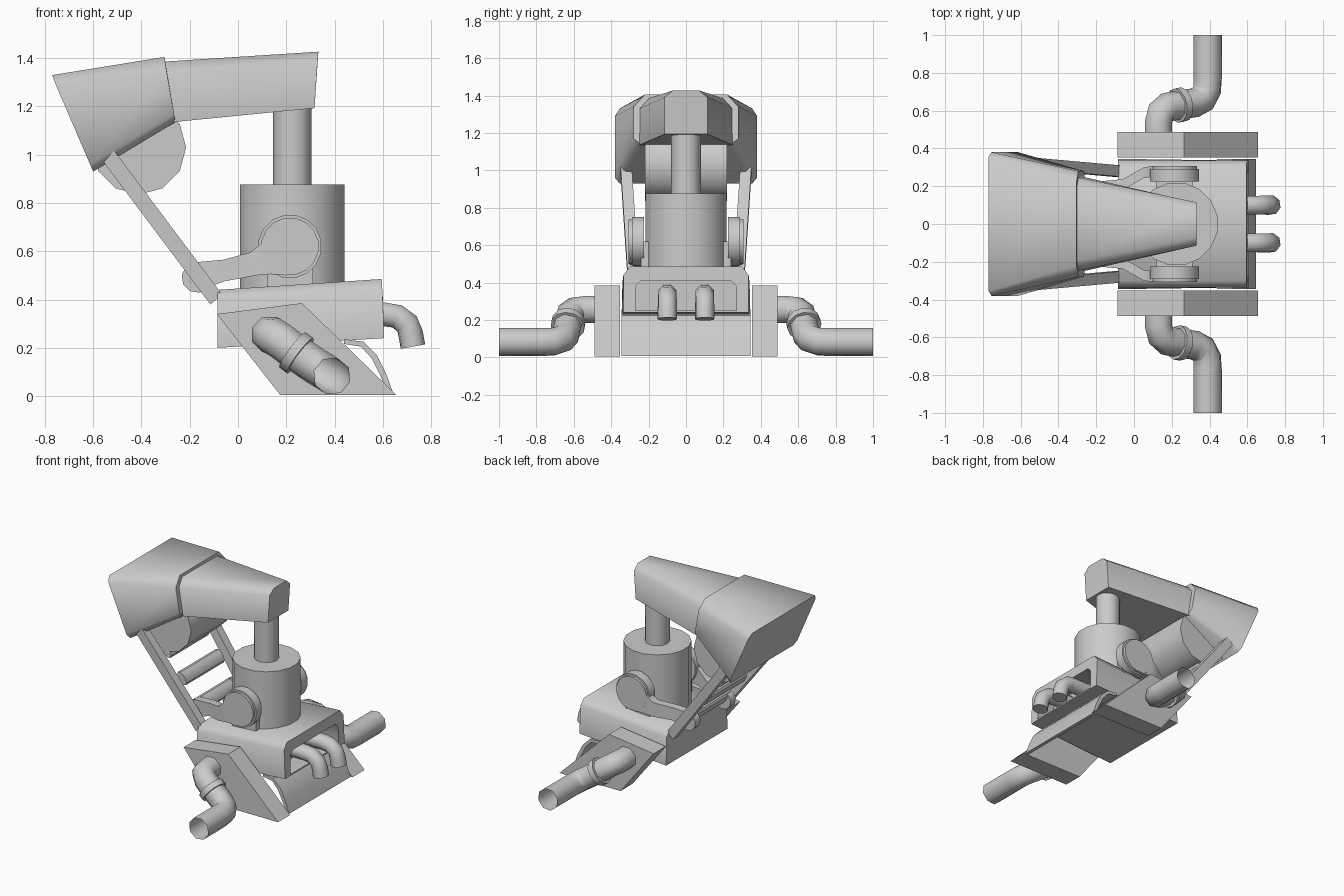
import bpy, bmesh, math
from mathutils import Vector

if "Cube" in bpy.data.objects:
    bpy.data.objects.remove(bpy.data.objects["Cube"])

grey = bpy.data.materials.new("plain_grey")
grey.use_nodes = True
COL = (0.6, 0.6, 0.6, 1)
grey.diffuse_color = COL
grey.node_tree.nodes["Principled BSDF"].inputs["Base Color"].default_value = COL


def skin(name, rings, caps=True, angle=50):
    """Join a list of equal point rings into one surface."""
    bm = bmesh.new()
    vs = [[bm.verts.new(p) for p in r] for r in rings]
    n = len(rings[0])
    for a, b in zip(vs, vs[1:]):
        for i in range(n):
            j = (i + 1) % n
            bm.faces.new((a[i], a[j], b[j], b[i]))
    if caps:
        bm.faces.new(vs[0])
        bm.faces.new(vs[-1])
    bmesh.ops.recalc_face_normals(bm, faces=bm.faces)
    me = bpy.data.meshes.new(name)
    bm.to_mesh(me)
    bm.free()
    ob = bpy.data.objects.new(name, me)
    bpy.context.collection.objects.link(ob)
    me.materials.append(grey)
    bpy.ops.object.select_all(action='DESELECT')
    ob.select_set(True)
    bpy.context.view_layer.objects.active = ob
    bpy.ops.object.shade_smooth_by_angle(angle=math.radians(angle))
    return ob


def loft(name, sections):
    """Sections are (x, half width, z) points from top to bottom, mirrored in y."""
    return skin(name, [[(x, w, z) for x, w, z in s] + [(x, -w, z) for x, w, z in reversed(s)]
                       for s in sections], angle=58)


def prism(name, profile, y0, y1):
    """Side profile of (x, z) points, extruded from y0 to y1."""
    return skin(name, [[(x, y, z) for x, z in profile] for y in (y0, y1)], angle=35)


def tube(name, path, r, n=8, caps=True):
    """Round sweep along a path."""
    pts = [Vector(p) for p in path]
    rings, u = [], None
    for i, p in enumerate(pts):
        t = (pts[min(i + 1, len(pts) - 1)] - pts[max(i - 1, 0)]).normalized()
        if u is None:
            u = t.orthogonal()
        u = (u - t * u.dot(t)).normalized()
        v = t.cross(u)
        ang = [2 * math.pi * (k + 0.5) / n for k in range(n)]
        rings.append([p + r * (math.cos(a) * u + math.sin(a) * v) for a in ang])
    return skin(name, rings, caps)


# Head hood with a chamfered lower rim, and the tapering beam
loft("head_hood", [
    [(-0.77, 0.355, 1.33), (-0.755, 0.38, 1.29), (-0.613, 0.38, 0.96), (-0.60, 0.355, 0.93)],
    [(-0.305, 0.22, 1.405), (-0.295, 0.28, 1.34), (-0.265, 0.28, 1.17), (-0.26, 0.235, 1.135)]])
loft("head_beam", [
    [(-0.32, 0.20, 1.385), (-0.31, 0.25, 1.33), (-0.27, 0.25, 1.135)],
    [(0.333, 0.07, 1.427), (0.33, 0.115, 1.39), (0.317, 0.115, 1.193)]])

# Drum beneath the hood
tube("head_drum", [(-0.41, -0.22, 1.03), (-0.41, 0.22, 1.03)], 0.195, 12)

# Piston
tube("piston_rod", [(0.225, 0, 0.8), (0.225, 0, 1.26)], 0.08, 12)
tube("piston_cylinder", [(0.225, 0, 0.40), (0.225, 0, 0.877)], 0.221, 16)

# Base housing with a recess at its +x end
loft("base_housing", [
    [(-0.085, 0.30, 0.44), (-0.085, 0.34, 0.40), (-0.085, 0.345, 0.20)],
    [(0.595, 0.30, 0.485), (0.598, 0.335, 0.44), (0.606, 0.335, 0.24)],
    [(0.600, 0.24, 0.41), (0.601, 0.27, 0.38), (0.605, 0.27, 0.25)],
    [(0.47, 0.24, 0.41), (0.47, 0.27, 0.38), (0.47, 0.27, 0.25)]])

# Curved apron from the housing down to the ground
prism("curved_apron", [(0.44, 0.236), (0.52, 0.225), (0.575, 0.17), (0.615, 0.09), (0.645, 0.006),
                       (0.62, 0.006), (0.592, 0.08), (0.555, 0.155), (0.51, 0.205), (0.44, 0.216)],
      -0.345, 0.345)

for s, side in ((-1, "front"), (1, "back")):
    # Outlet pipe curving down from the recess
    y = s * 0.1
    tube(side + "_outlet_pipe", [(0.46, y, 0.34), (0.61, y, 0.338), (0.66, y, 0.33), (0.70, y, 0.30),
                                 (0.715, y, 0.26), (0.725, y, 0.205)], 0.053)

    # Slanted side plate
    prism(side + "_side_plate", [(-0.087, 0.34), (0.265, 0.385), (0.657, 0.004), (0.175, 0.004)],
          s * 0.352, s * 0.488)

    # Bent side pipe with a collar
    path = [(0.13, 0.47, 0.255), (0.13, 0.54, 0.255), (0.142, 0.59, 0.25), (0.175, 0.618, 0.23),
            (0.24, 0.63, 0.18), (0.32, 0.642, 0.125), (0.365, 0.665, 0.098), (0.387, 0.71, 0.084),
            (0.39, 0.77, 0.082), (0.39, 1.0, 0.082)]
    tube(side + "_side_pipe", [(x, s * y, z) for x, y, z in path], 0.078, caps=False)
    tube(side + "_pipe_collar", [(0.226, s * 0.627, 0.191), (0.258, s * 0.633, 0.167)], 0.092, 12)

    # Flywheel, its cover and bracket
    hub = (0.215, 0.62)
    tube(side + "_flywheel", [(hub[0], s * 0.225, hub[1]), (hub[0], s * 0.29, hub[1])], 0.132, 16)
    tube(side + "_flywheel_cover", [(hub[0], s * 0.25, hub[1]), (hub[0], s * 0.308, hub[1])], 0.12, 16)
    prism(side + "_bracket", [(0.12, 0.43), (0.12, 0.62), (0.31, 0.62), (0.31, 0.43)],
          s * 0.18, s * 0.24)

    # Connecting arm, flush with the cover, bending inward to its small end
    arm = [(0.20, 0.25, 0.50, 0.738), (0.135, 0.25, 0.505, 0.70), (0.095, 0.25, 0.503, 0.63),
           (0.05, 0.242, 0.495, 0.595), (-0.06, 0.18, 0.475, 0.565), (-0.17, 0.17, 0.43, 0.555)]
    skin(side + "_connecting_arm",
         [[(x, s * y, a), (x, s * (y + 0.057), a), (x, s * (y + 0.057), b), (x, s * y, b)]
          for x, y, a, b in arm], angle=40)
    tube(side + "_arm_end", [(-0.17, s * 0.17, 0.492), (-0.17, s * 0.228, 0.492)], 0.064, 10)

    # Ladder rail from base to hood
    skin(side + "_ladder_rail",
         [[(x + dx, s * (y + dy), z + dz) for dx, dz, dy in
           ((-0.025, -0.02, 0), (0.025, 0.02, 0), (0.025, 0.02, 0.06), (-0.025, -0.02, 0.06))]
          for x, y, z in ((-0.54, 0.29, 1.0), (-0.09, 0.25, 0.40))], angle=30)

# Rounded flat slats between the rails
along, across = Vector((-0.6, 0, 0.8)), Vector((0.8, 0, 0.6))
for i, t in enumerate((0.28, 0.55, 0.82)):
    c = Vector((-0.54 + 0.45 * t, 0, 1.0 - 0.6 * t))
    oval = [c + 0.05 * math.cos(a) * along + 0.026 * math.sin(a) * across
            for a in (math.pi * k / 5 for k in range(10))]
    prism(f"slat_{i + 1}", [(p.x, p.z) for p in oval], -0.215, 0.215)
